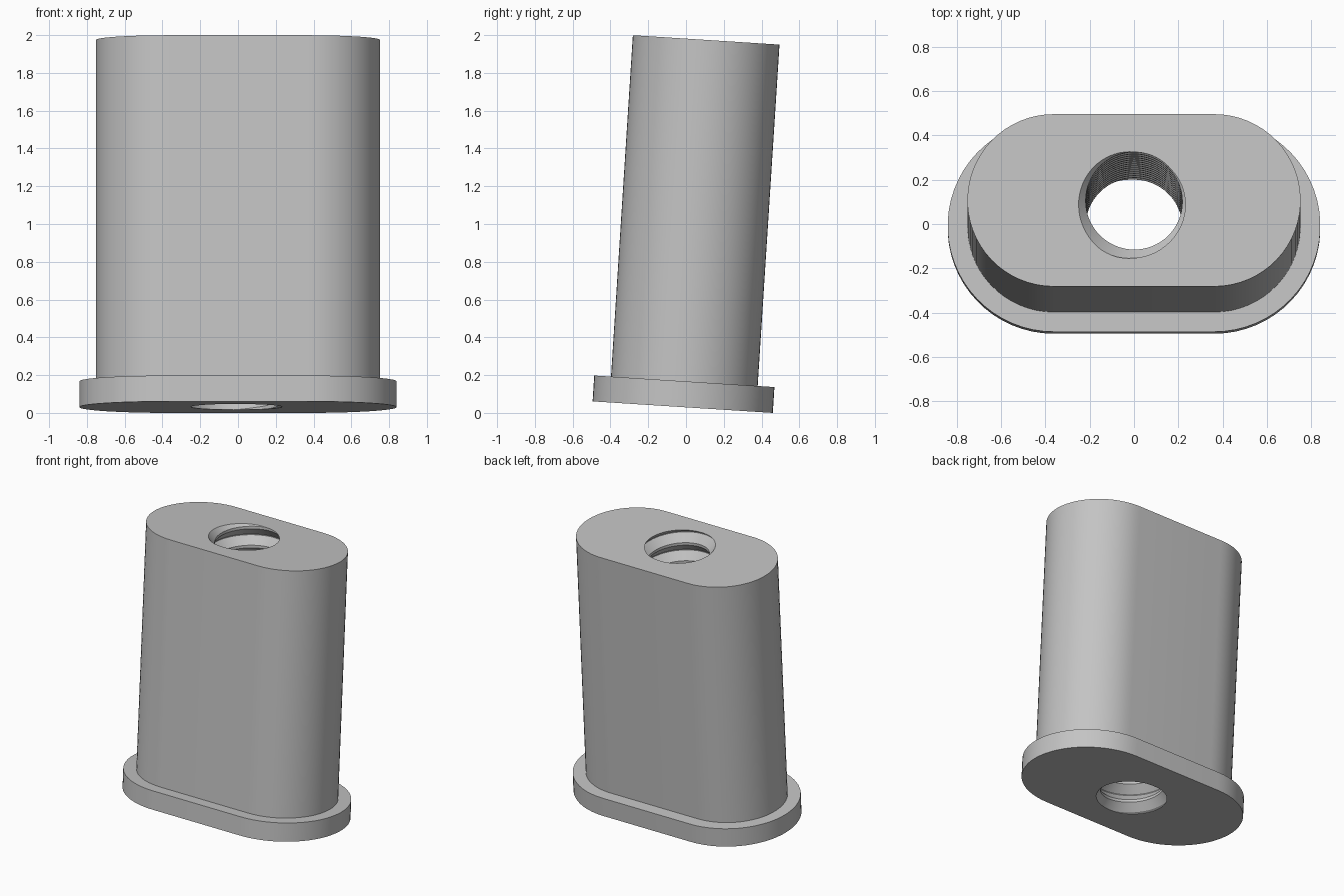
import bpy, bmesh, math
from math import pi, cos, sin, radians

if "Cube" in bpy.data.objects:
    bpy.data.objects.remove(bpy.data.objects["Cube"])

N = 64                      # points around every outline
HEIGHT = 1.948
FLANGE_H = 0.137
STRAIGHT = 0.362            # half length of the straight sides
BODY_R, FLANGE_R = 0.389, 0.478
BORE_R, THREAD_DEPTH, PITCH = 0.218, 0.05, 0.139
START = radians(243)        # where the groove leaves the top face
GROOVE, ROOT = 0.43, 0.02   # half widths, in pitches
TILT = radians(-3.66)

steel = bpy.data.materials.new("plain_grey")
steel.use_nodes = True
grey = (0.55, 0.55, 0.55, 1)
steel.diffuse_color = grey
steel.node_tree.nodes["Principled BSDF"].inputs["Base Color"].default_value = grey


def column_angle(i):
    return -pi / 2 + 2 * pi * i / N


def bore_point(a, z):
    """Point on the bore wall, with the helical groove cut into it."""
    t = (z - HEIGHT) / PITCH + (a - START) / (2 * pi)
    u = abs(t - round(t))
    r = BORE_R + THREAD_DEPTH * min(1, max(0, (GROOVE - u) / (GROOVE - ROOT)))
    return (r * cos(a), r * sin(a), z)


def stadium(r, z):
    """Outline with two straight sides and two round ends."""
    half = N // 2
    pts = []
    for side in (1, -1):
        for k in range(half):
            a = -pi / 2 + pi * k / (half - 1)
            pts.append((side * (STRAIGHT + r * cos(a)), side * r * sin(a), z))
    return pts


def bore_ring(z):
    return [bore_point(column_angle(i), z) for i in range(N)]


def finish(name, bm):
    bmesh.ops.remove_doubles(bm, verts=bm.verts, dist=1e-5)
    mesh = bpy.data.meshes.new(name)
    bm.to_mesh(mesh)
    bm.free()
    mesh.materials.append(steel)
    ob = bpy.data.objects.new(name, mesh)
    bpy.context.collection.objects.link(ob)
    ob.location = (0, -0.0175, 0.0305)
    ob.rotation_euler.x = TILT
    bpy.ops.object.select_all(action='DESELECT')
    ob.select_set(True)
    bpy.context.view_layer.objects.active = ob
    bpy.ops.object.shade_smooth_by_angle(angle=radians(30))


def skin(name, rings):
    """Join successive closed rings with quads."""
    bm = bmesh.new()
    loops = [[bm.verts.new(p) for p in ring] for ring in rings]
    for a, b in zip(loops, loops[1:]):
        for k in range(N):
            n = (k + 1) % N
            bm.faces.new((a[k], a[n], b[n], b[k]))
    finish(name, bm)


# Base flange: underside, rim and ledge
skin("flange", [bore_ring(0), stadium(FLANGE_R, 0),
                stadium(FLANGE_R, FLANGE_H), stadium(BODY_R, FLANGE_H)])

# Upright body: wall and top face
skin("body", [stadium(BODY_R, FLANGE_H), stadium(BODY_R, HEIGHT),
              bore_ring(HEIGHT)])

# Threaded bore: helical rows clipped at both end faces
bm = bmesh.new()
turns = int(HEIGHT / PITCH) + 3
phases = [m + f for m in range(-turns, 3) for f in (-GROOVE, -ROOT, ROOT, GROOVE)]
columns = []
for i in range(N + 1):
    a = column_angle(i)
    col = []
    for ph in phases:
        z = HEIGHT + PITCH * (ph - (a - START) / (2 * pi))
        col.append(bm.verts.new(bore_point(a, min(HEIGHT, max(0, z)))))
    columns.append(col)
for c, d in zip(columns, columns[1:]):
    for j in range(len(phases) - 1):
        quad = (c[j], c[j + 1], d[j + 1], d[j])
        zs = [v.co.z for v in quad]
        if max(zs) - min(zs) > 1e-6:
            bm.faces.new(quad)
bmesh.ops.delete(bm, geom=[v for v in bm.verts if not v.link_faces], context='VERTS')
finish("threaded_bore", bm)
